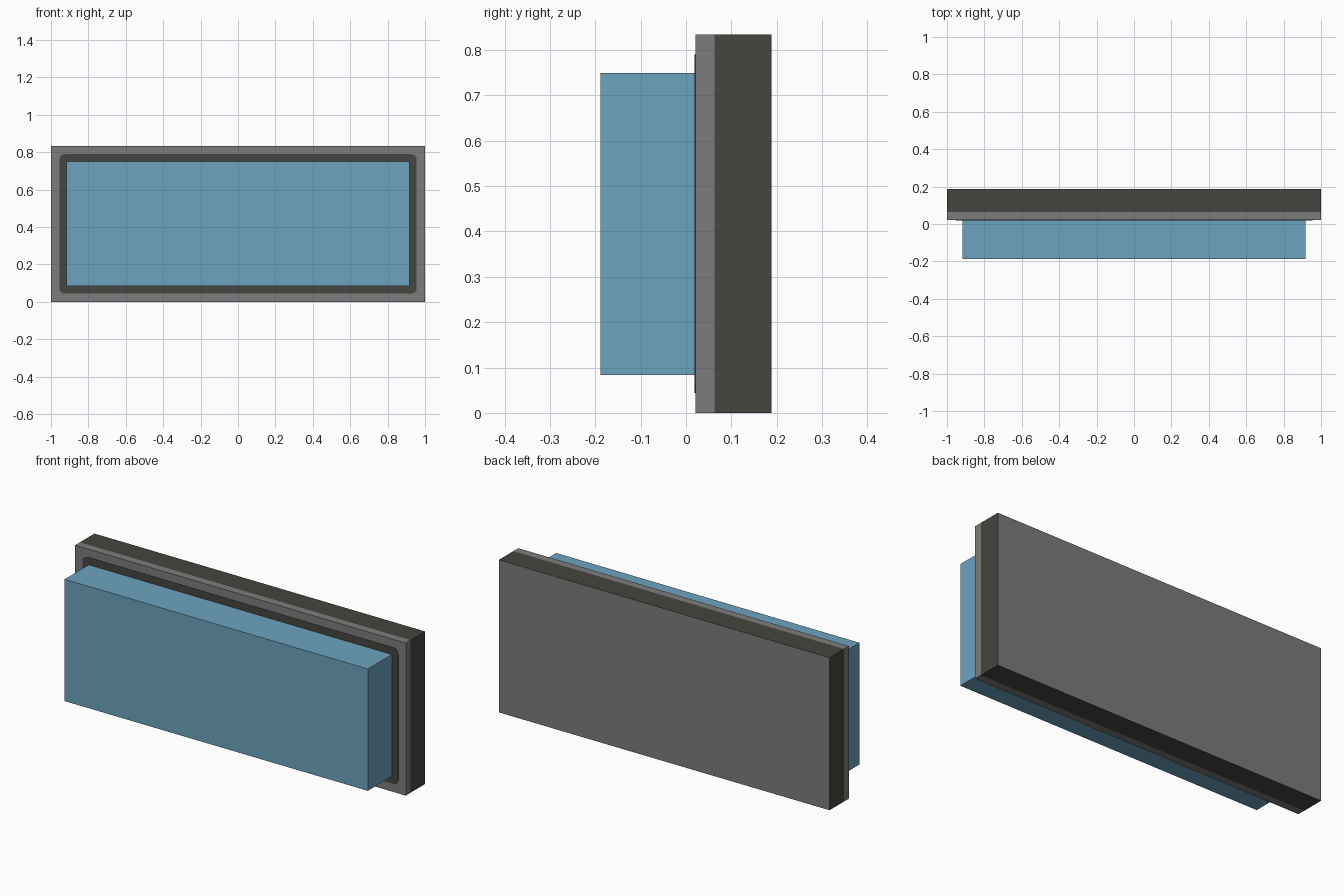
import bpy, bmesh, math

if "Cube" in bpy.data.objects:
    bpy.data.objects.remove(bpy.data.objects["Cube"])


def material(name, rgb):
    m = bpy.data.materials.new(name)
    m.diffuse_color = (*rgb, 1)
    m.use_nodes = True
    m.node_tree.nodes["Principled BSDF"].inputs["Base Color"].default_value = m.diffuse_color
    return m


GREY = material("mid grey", (0.202, 0.202, 0.202))
DARK = material("dark olive grey", (0.060, 0.060, 0.050))
BLUE = material("light blue", (0.150, 0.370, 0.520))

H = 0.834          # overall height
FRONT = 0.021      # front plane of the surround


def rounded_rect(w, z0, z1, r, steps=5):
    """Outline in x, z; r = 0 gives a plain rectangle."""
    if r == 0:
        return [(w, z0), (w, z1), (-w, z1), (-w, z0)]
    pts = []
    for i, (cx, cz) in enumerate([(w - r, z1 - r), (-w + r, z1 - r),
                                  (-w + r, z0 + r), (w - r, z0 + r)]):
        for k in range(steps + 1):
            a = math.pi / 2 * (i + k / steps)
            pts.append((cx + r * math.cos(a), cz + r * math.sin(a)))
    return pts


def slab(name, w, z0, z1, y0, y1, mats, r=0):
    """Extrude an outline from y0 to y1; a second material goes on the back."""
    bm = bmesh.new()
    face = bm.faces.new([bm.verts.new((x, y0, z))
                         for x, z in rounded_rect(w, z0, z1, r)])
    ext = bmesh.ops.extrude_face_region(bm, geom=[face], use_keep_orig=True)
    verts = [g for g in ext["geom"] if isinstance(g, bmesh.types.BMVert)]
    bmesh.ops.translate(bm, verts=verts, vec=(0, y1 - y0, 0))
    bmesh.ops.recalc_face_normals(bm, faces=bm.faces)
    for f in bm.faces:
        f.material_index = 1 if len(mats) > 1 and f.normal.y > 0.9 else 0
    me = bpy.data.meshes.new(name)
    bm.to_mesh(me)
    bm.free()
    for m in mats:
        me.materials.append(m)
    ob = bpy.data.objects.new(name, me)
    bpy.context.collection.objects.link(ob)
    return ob


# Dark casing with a grey back
slab("rear_casing", 1, 0, H, 0.063, 0.188, [DARK, GREY])
# Grey surround in front of it
slab("front_surround", 1, 0, H, FRONT, 0.063, [GREY])
# Painted dark border with rounded corners around the screen
slab("dark_border", 0.955, 0.044, H - 0.044, FRONT - 0.002, FRONT + 0.002,
     [DARK], r=0.03)
# Projecting blue block
slab("blue_screen", 0.917, 0.084, H - 0.084, -0.188, FRONT, [BLUE])
